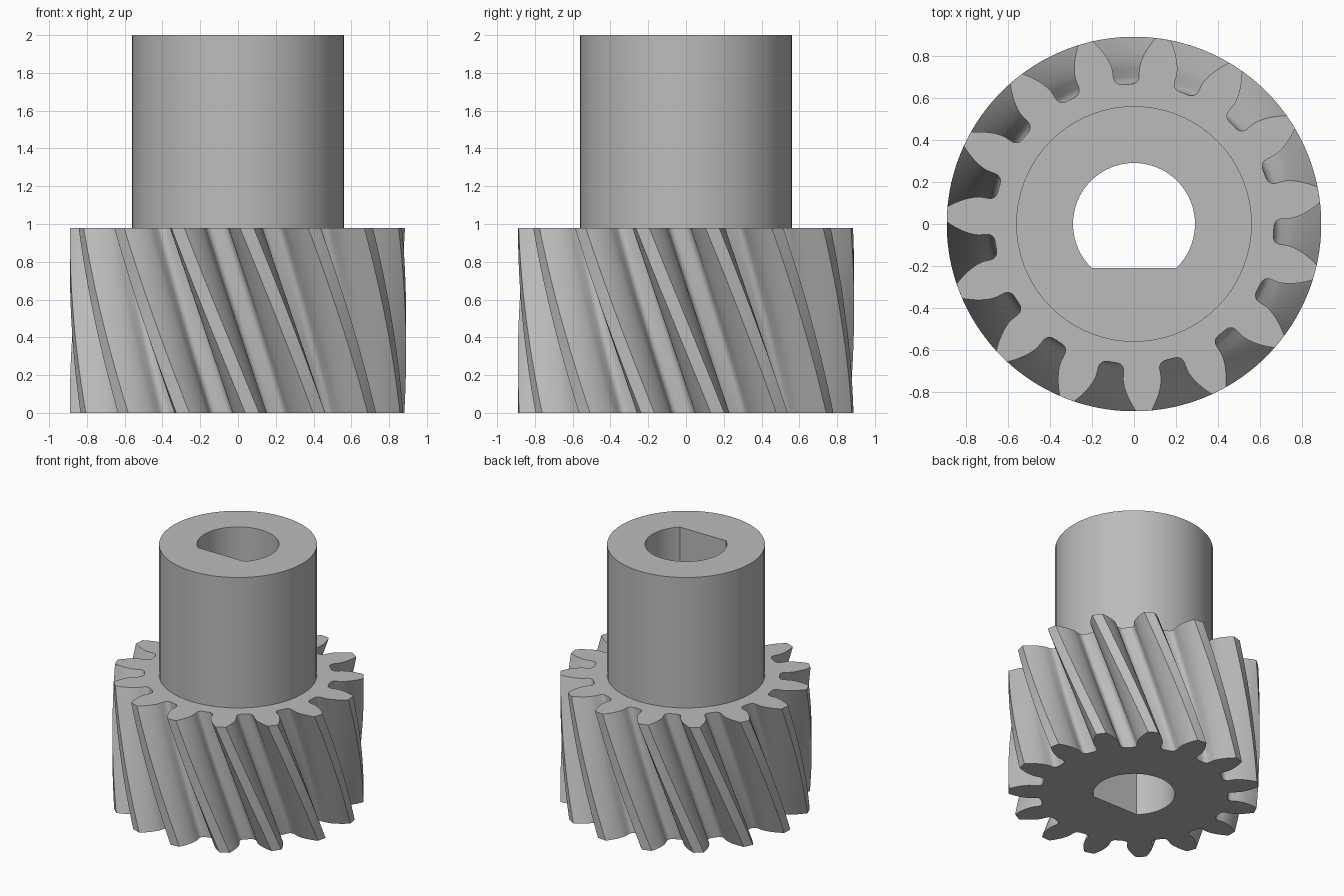
import bpy, bmesh, math

cube = bpy.data.objects.get("Cube")
if cube:
    bpy.data.objects.remove(cube, do_unlink=True)

# Main dimensions
TEETH = 15
R_TIP, R_PITCH, R_ROOT, FILLET = 0.89, 0.791, 0.665, 0.035
R_HUB, R_BORE, FLAT_Y = 0.56, 0.29, -0.21
Z_GEAR, Z_TOP = 0.98, 2.0
LAYERS = 20
HELIX = math.radians(20)
PRESSURE = math.atan(math.tan(math.radians(20)) / math.cos(HELIX))
R_BASE = R_PITCH * math.cos(PRESSURE)
TWIST = Z_GEAR * math.tan(HELIX) / R_PITCH
TOP_PHASE = math.radians(273)


def involute(a):
    return math.tan(a) - a


def polar(r, a):
    return (r * math.cos(a), r * math.sin(a))


def half_tooth():
    """(radius, half angle) pairs running from the root floor to the tip."""
    half_base = math.pi / (2 * TEETH) + involute(PRESSURE)
    r0 = R_ROOT + FILLET
    pts = []
    for i in range(5):
        t = math.pi / 2 * (1 - i / 4)
        r = r0 - FILLET * math.sin(t)
        pts.append((r, half_base + FILLET * (1 - math.cos(t)) / r))
    for i in range(9):
        r = R_BASE + (R_TIP - R_BASE) * i / 8
        pts.append((r, half_base - involute(math.acos(min(1, R_BASE / r)))))
    return pts


def gear_outline(phase):
    side = half_tooth()
    pts = []
    for k in range(TEETH):
        c = phase + k * math.tau / TEETH
        pts += [polar(r, c - a) for r, a in side]
        pts.append(polar(R_TIP, c))
        pts += [polar(r, c + a) for r, a in reversed(side)]
    return pts


def circle(radius, n):
    return [polar(radius, i * math.tau / n) for i in range(n)]


def d_outline(n):
    """Round bore closed by one flat chord on the front."""
    start = math.asin(FLAT_Y / R_BORE)
    sweep = math.pi - 2 * start
    return [polar(R_BORE, start + sweep * i / n) for i in range(n + 1)]


bm = bmesh.new()


def ring(points, z):
    return [bm.verts.new((x, y, z)) for x, y in points]


def wall(a, b):
    n = len(a)
    for i in range(n):
        j = (i + 1) % n
        bm.faces.new((a[i], a[j], b[j], b[i]))


def cap(outer, inner):
    """Flat face between an outer loop and a hole."""
    edges = []
    for loop in (outer, inner):
        for i, v in enumerate(loop):
            w = loop[(i + 1) % len(loop)]
            edges.append(bm.edges.get((v, w)) or bm.edges.new((v, w)))
    bmesh.ops.triangle_fill(bm, use_beauty=True, edges=edges, normal=(0, 0, 1))


# Helical teeth, turning as they rise
layers = []
for i in range(LAYERS + 1):
    t = i / LAYERS
    layers.append(ring(gear_outline(TOP_PHASE + TWIST * (1 - t)), Z_GEAR * t))
for lower, upper in zip(layers, layers[1:]):
    wall(lower, upper)

# Hub
hub_low, hub_high = (ring(circle(R_HUB, 72), z) for z in (Z_GEAR, Z_TOP))
wall(hub_low, hub_high)

# D-shaped bore through the whole part
bore_low, bore_high = (ring(d_outline(48), z) for z in (0, Z_TOP))
wall(bore_high, bore_low)

# End faces and shoulder
cap(layers[0], bore_low)
cap(layers[-1], hub_low)
cap(hub_high, bore_high)

bmesh.ops.recalc_face_normals(bm, faces=bm.faces[:])
mesh = bpy.data.meshes.new("helical_pinion")
bm.to_mesh(mesh)
bm.free()
pinion = bpy.data.objects.new("helical_pinion", mesh)
bpy.context.collection.objects.link(pinion)

# Plain grey metal
grey = bpy.data.materials.new("plain_grey")
grey.use_nodes = True
colour = (0.5, 0.5, 0.5, 1)
grey.diffuse_color = colour
grey.node_tree.nodes["Principled BSDF"].inputs["Base Color"].default_value = colour
mesh.materials.append(grey)

bpy.ops.object.select_all(action="DESELECT")
pinion.select_set(True)
bpy.context.view_layer.objects.active = pinion
bpy.ops.object.shade_smooth_by_angle(angle=math.radians(30))
